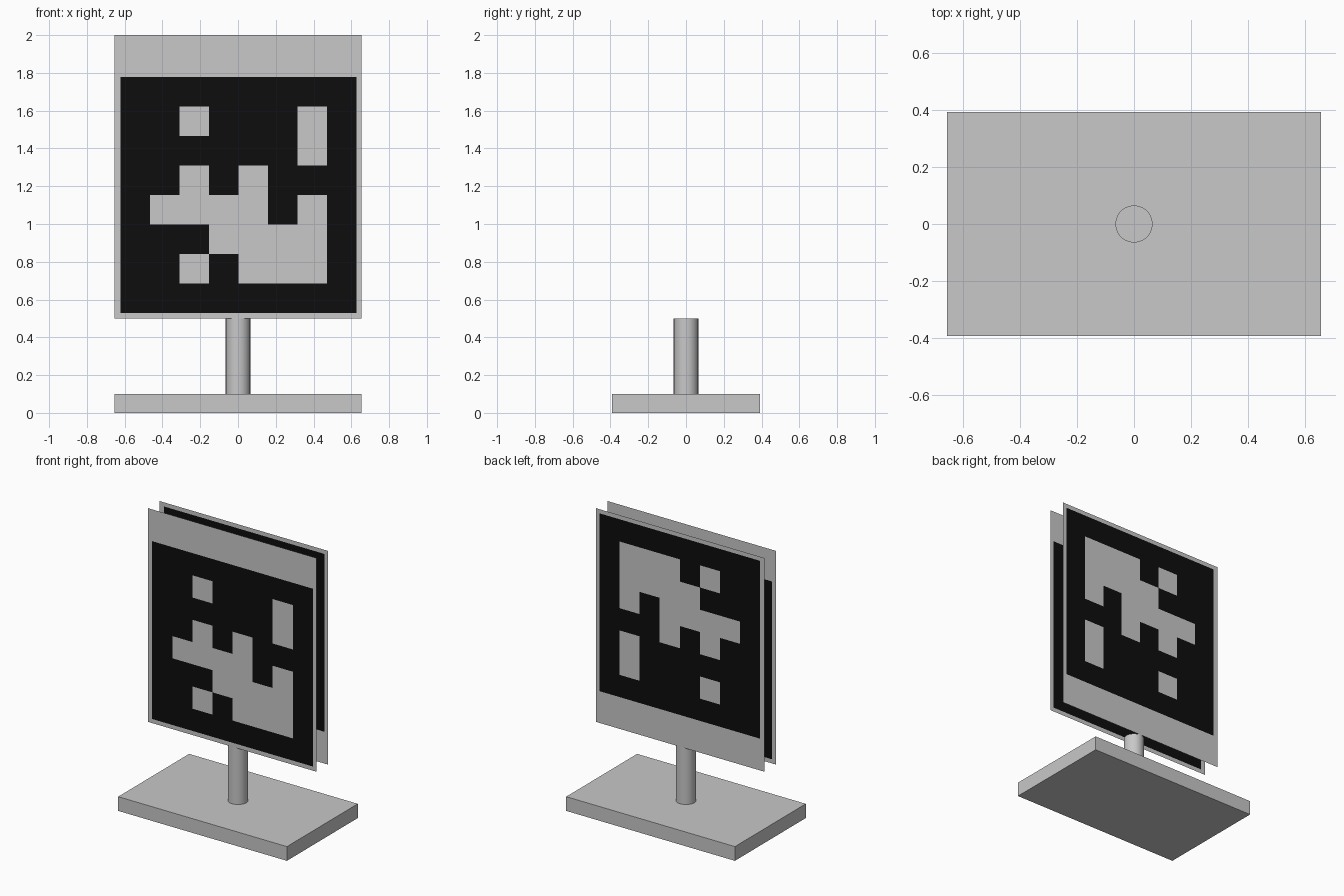
import bpy, bmesh, math

if "Cube" in bpy.data.objects:
    bpy.data.objects.remove(bpy.data.objects["Cube"])


def material(name, rgb):
    m = bpy.data.materials.new(name)
    m.diffuse_color = (*rgb, 1.0)
    m.use_nodes = True
    m.node_tree.nodes["Principled BSDF"].inputs["Base Color"].default_value = m.diffuse_color
    return m


GREY = material("light grey", (0.58, 0.58, 0.58))
BLACK = material("black", (0.004, 0.004, 0.004))

HALF_W, HALF_D = 0.655, 0.393
POLE_R = 0.065
PANEL_BOTTOM, PANEL_TOP = 0.5, 2.0

# Marker cells from top to bottom, '#' is black
PATTERN = [
    "########",
    "##.###.#",
    "######.#",
    "##.#.###",
    "#....#.#",
    "###....#",
    "##.#...#",
    "########",
]
CELL = 1.248 / 8
MARK_LEFT, MARK_TOP = -0.621, 1.777


def panel(name, y, flipped):
    """Flat sheet cut along the marker grid; the rear one is turned upside down."""
    xs = [-HALF_W] + [MARK_LEFT + CELL * i for i in range(9)] + [HALF_W]
    zs = [PANEL_TOP] + [MARK_TOP - CELL * i for i in range(9)] + [PANEL_BOTTOM]
    if flipped:
        zs = [PANEL_TOP + PANEL_BOTTOM - z for z in zs]
    bm = bmesh.new()
    grid = [[bm.verts.new((x, y, z)) for x in xs] for z in zs]
    for r in range(10):
        for c in range(10):
            f = bm.faces.new((grid[r][c], grid[r + 1][c],
                              grid[r + 1][c + 1], grid[r][c + 1]))
            inside = 1 <= r <= 8 and 1 <= c <= 8
            f.material_index = int(inside and PATTERN[r - 1][c - 1] == "#")
    # Merge the cells of each colour into clean regions
    bmesh.ops.dissolve_limit(bm, angle_limit=0.01, verts=bm.verts, edges=bm.edges,
                             delimit={'MATERIAL'})
    me = bpy.data.meshes.new(name)
    bm.to_mesh(me)
    bm.free()
    me.materials.append(GREY)
    me.materials.append(BLACK)
    ob = bpy.data.objects.new(name, me)
    bpy.context.collection.objects.link(ob)


# Base slab
bpy.ops.mesh.primitive_cube_add(size=1, location=(0, 0, 0.05))
base = bpy.context.object
base.name = "base"
base.scale = (2 * HALF_W, 2 * HALF_D, 0.1)
bpy.ops.object.transform_apply(location=False, rotation=False, scale=True)
base.data.materials.append(GREY)

# Pole between base and panels
bpy.ops.mesh.primitive_cylinder_add(vertices=48, radius=POLE_R, depth=0.4,
                                    location=(0, 0, 0.3))
pole = bpy.context.object
pole.name = "pole"
pole.data.materials.append(GREY)
bpy.ops.object.shade_smooth_by_angle(angle=math.radians(40))

# Marker sheets on both sides of the pole
panel("front_panel", -POLE_R, False)
panel("back_panel", POLE_R, True)
